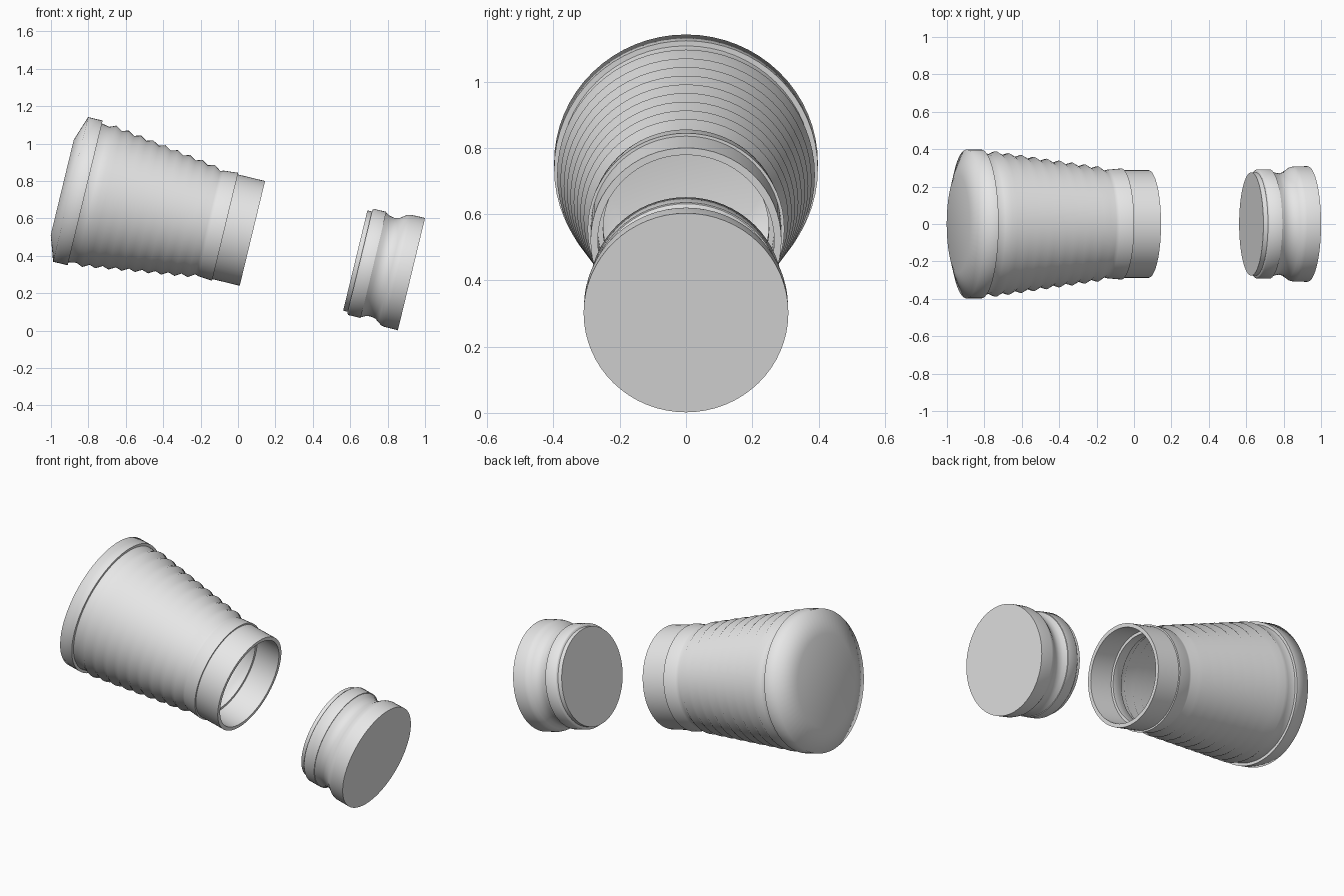
import bpy
import bmesh
from math import radians, sin, cos, tau
from mathutils import Matrix, Vector

SEGMENTS = 64
TILT = radians(90 + 13.6)

if "Cube" in bpy.data.objects:
    bpy.data.objects.remove(bpy.data.objects["Cube"])

grey = bpy.data.materials.new("light_grey")
grey.use_nodes = True
grey.diffuse_color = (0.8, 0.8, 0.8, 1)
grey.node_tree.nodes["Principled BSDF"].inputs["Base Color"].default_value = (0.8, 0.8, 0.8, 1)


def lathe(name, profile, origin, closed=False, smooth_angle=75):
    """Spin (distance along axis, radius) points round the tilted axis."""
    bm = bmesh.new()
    rings = []
    for t, r in profile:
        rings.append([bm.verts.new((r * cos(tau * i / SEGMENTS), r * sin(tau * i / SEGMENTS), t))
                      for i in range(SEGMENTS)])
    pairs = list(zip(rings, rings[1:]))
    if closed:
        pairs.append((rings[-1], rings[0]))
    else:
        bm.faces.new(rings[0])
        bm.faces.new(rings[-1])
    for a, b in pairs:
        for i in range(SEGMENTS):
            j = (i + 1) % SEGMENTS
            bm.faces.new((a[i], a[j], b[j], b[i]))
    bmesh.ops.recalc_face_normals(bm, faces=bm.faces)
    mesh = bpy.data.meshes.new(name)
    bm.to_mesh(mesh)
    bm.free()
    mesh.materials.append(grey)
    obj = bpy.data.objects.new(name, mesh)
    bpy.context.collection.objects.link(obj)
    obj.matrix_world = Matrix.Translation(Vector(origin)) @ Matrix.Rotation(TILT, 4, "Y")
    bpy.ops.object.select_all(action="DESELECT")
    obj.select_set(True)
    bpy.context.view_layer.objects.active = obj
    bpy.ops.object.shade_smooth_by_angle(angle=radians(smooth_angle))
    return obj


cup = (-0.895, 0, 0.755)
plug = (0.63, 0, 0.374)

# Domed end with a thick rim, hollow behind
lathe("end_cap", [(-0.02, 0.25), (0.02, 0.36), (0.08, 0.36), (0.08, 0.398),
                  (0, 0.398), (-0.046, 0.262)], cup)

# Tapered wall with nine ribs
ribs = [(0.08, 0.382), (0.123, 0.374)]
for k in range(9):
    t = 0.158 + 0.07 * k
    r = 0.389 - 0.01 * k
    ribs.append((t, r))
    if k < 8:
        ribs.append((t + 0.035, r - 0.021))
ribs += [(0.755, 0.284), (0.772, 0.29)]
inside = [(t, r - 0.022) for t, r in reversed(ribs)]
collar = [(0.85, 0.297), (0.85, 0.25), (0.79, 0.25)]
lathe("ribbed_body", ribs + collar + inside, cup, closed=True)

# Open neck
lathe("neck", [(0.85, 0.288), (1.0, 0.288), (1.0, 0.266), (0.85, 0.266)], cup, closed=True)

# Separate stopper with a flange and waisted head
lathe("stopper_tip", [(-0.003, 0.276), (0.025, 0.276)], plug)
lathe("stopper_flange", [(0.022, 0.285), (0.03, 0.292), (0.097, 0.292)], plug)
lathe("stopper_head", [(0.097, 0.288), (0.12, 0.276), (0.145, 0.271), (0.175, 0.277),
                       (0.195, 0.292), (0.213, 0.304), (0.23, 0.308), (0.306, 0.309)],
      plug, smooth_angle=50)
